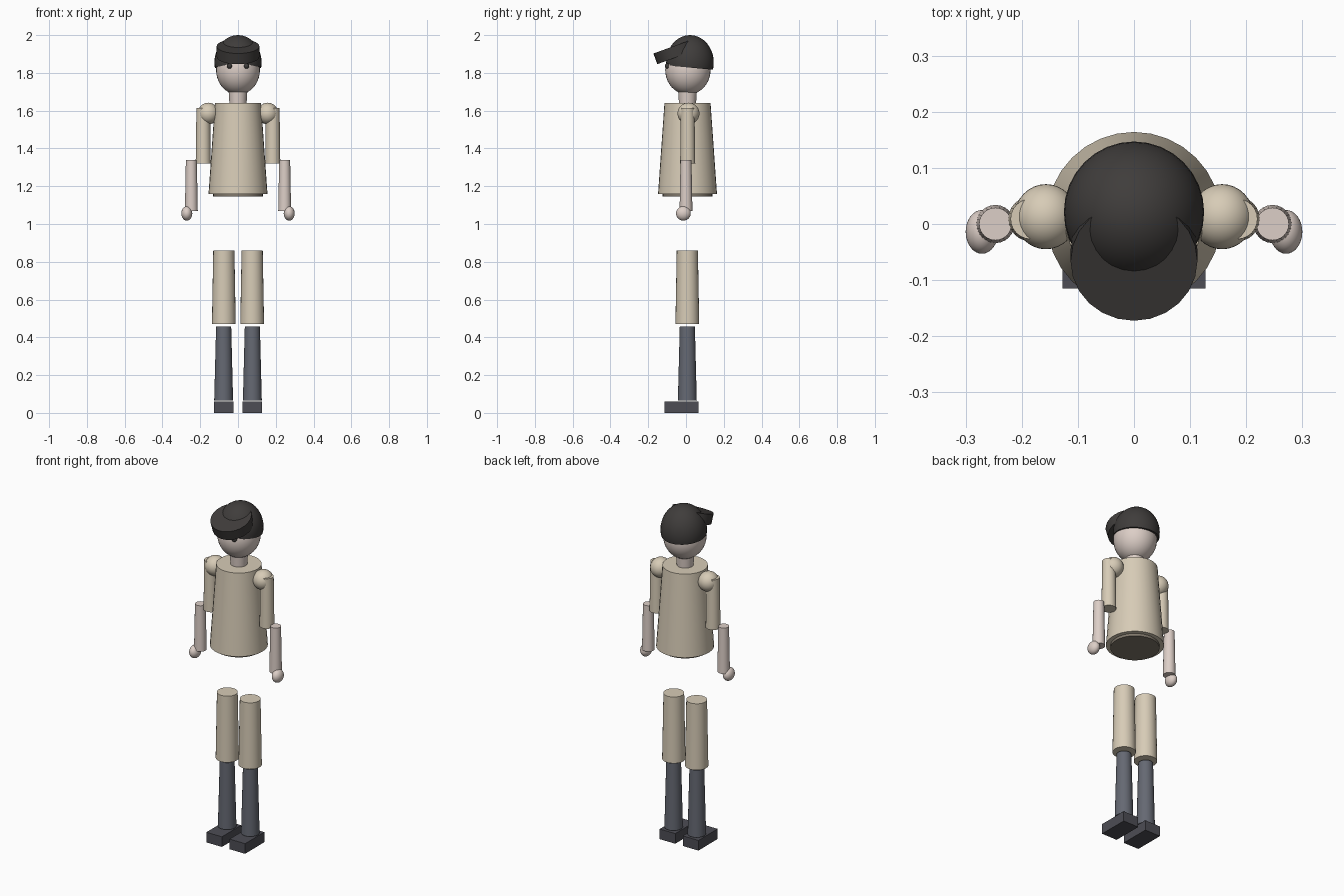
import bpy, bmesh, math
from mathutils import Matrix, Vector

if "Cube" in bpy.data.objects:
    bpy.data.objects.remove(bpy.data.objects["Cube"])


def material(name, rgb):
    m = bpy.data.materials.new(name)
    m.diffuse_color = (*rgb, 1)
    m.use_nodes = True
    m.node_tree.nodes["Principled BSDF"].inputs["Base Color"].default_value = m.diffuse_color
    return m


CLOTH = material("beige_cloth", (0.68, 0.60, 0.47))
TRIM = material("dark_cloth", (0.22, 0.19, 0.15))
SKIN = material("skin", (0.72, 0.62, 0.57))
SOCK = material("grey_wool", (0.13, 0.14, 0.17))
SHOE = material("shoe_leather", (0.075, 0.075, 0.09))
BLACK = material("black_felt", (0.05, 0.046, 0.044))


def finish(name, bm, mat):
    bmesh.ops.recalc_face_normals(bm, faces=bm.faces)
    me = bpy.data.meshes.new(name)
    bm.to_mesh(me)
    bm.free()
    me.materials.append(mat)
    ob = bpy.data.objects.new(name, me)
    bpy.context.collection.objects.link(ob)
    bpy.context.view_layer.objects.active = ob
    bpy.ops.object.select_all(action='DESELECT')
    ob.select_set(True)
    bpy.ops.object.shade_smooth_by_angle(angle=math.radians(35))
    return ob


def tube(name, x, y, z0, z1, r0, r1, mat, seg=24):
    # Upright tapered cylinder
    bm = bmesh.new()
    bmesh.ops.create_cone(bm, cap_ends=True, segments=seg, radius1=r0, radius2=r1,
                          depth=z1 - z0,
                          matrix=Matrix.Translation((x, y, (z0 + z1) / 2)))
    return finish(name, bm, mat)


def ball(name, loc, size, mat, cut=None, tilt=0):
    # Ellipsoid, optionally with everything below a plane removed
    bm = bmesh.new()
    mtx = (Matrix.Translation(loc) @ Matrix.Rotation(tilt, 4, 'Y')
           @ Matrix.Diagonal((*size, 1)))
    bmesh.ops.create_uvsphere(bm, u_segments=32, v_segments=20, radius=1, matrix=mtx)
    if cut:
        geom = bm.verts[:] + bm.edges[:] + bm.faces[:]
        bmesh.ops.bisect_plane(bm, geom=geom, plane_co=cut[0], plane_no=cut[1],
                               clear_inner=True)
        bmesh.ops.holes_fill(bm, edges=[e for e in bm.edges if e.is_boundary])
    return finish(name, bm, mat)


# Head, neck and eyes
ball("head", (0, 0.01, 1.815), (0.116, 0.12, 0.13), SKIN)
tube("neck", 0, 0.008, 1.62, 1.71, 0.044, 0.05, SKIN)

# Cap crown with a slightly tilted lower edge
ball("cap_crown", (0, 0.021, 1.855), (0.125, 0.126, 0.145), BLACK,
     cut=(Vector((0, 0.02, 1.828)), Vector((0, 0.09, 1)).normalized()))

# Cap brim: thick tilted disc
bm = bmesh.new()
bmesh.ops.create_cone(bm, cap_ends=True, segments=24, radius1=0.113, radius2=0.113,
                      depth=0.06, matrix=Matrix.Translation((0, -0.056, 1.913))
                      @ Matrix.Rotation(math.radians(20), 4, 'X'))
finish("cap_brim", bm, BLACK)

# Torso and the band showing under it
tube("jacket", 0, 0.008, 1.16, 1.64, 0.156, 0.122, CLOTH, 32)
tube("jacket_band", 0, 0.008, 1.145, 1.20, 0.132, 0.132, TRIM, 32)

# Paired parts
for side, s in (("left", -1), ("right", 1)):
    ball(side + "_eye", (s * 0.045, -0.098, 1.836), (0.014, 0.014, 0.014), BLACK)
    ball(side + "_shoulder", (s * 0.157, 0.013, 1.585), (0.056, 0.058, 0.057), CLOTH)
    tube(side + "_upper_arm", s * 0.184, 0.009, 1.32, 1.615, 0.040, 0.036, CLOTH)
    tube(side + "_forearm", s * 0.247, 0.0, 1.07, 1.34, 0.034, 0.029, SKIN)
    ball(side + "_hand", (s * 0.271, -0.014, 1.056), (0.029, 0.039, 0.038), SKIN)
    tube(side + "_thigh", s * 0.075, 0.007, 0.47, 0.86, 0.063, 0.056, CLOTH)
    tube(side + "_shin", s * 0.076, 0.007, 0.065, 0.457, 0.050, 0.040, SOCK)
    bm = bmesh.new()
    bmesh.ops.create_cube(bm, size=1, matrix=Matrix.Translation((s * 0.076, -0.025, 0.03))
                          @ Matrix.Diagonal((0.102, 0.18, 0.06, 1)))
    finish(side + "_shoe", bm, SHOE)
